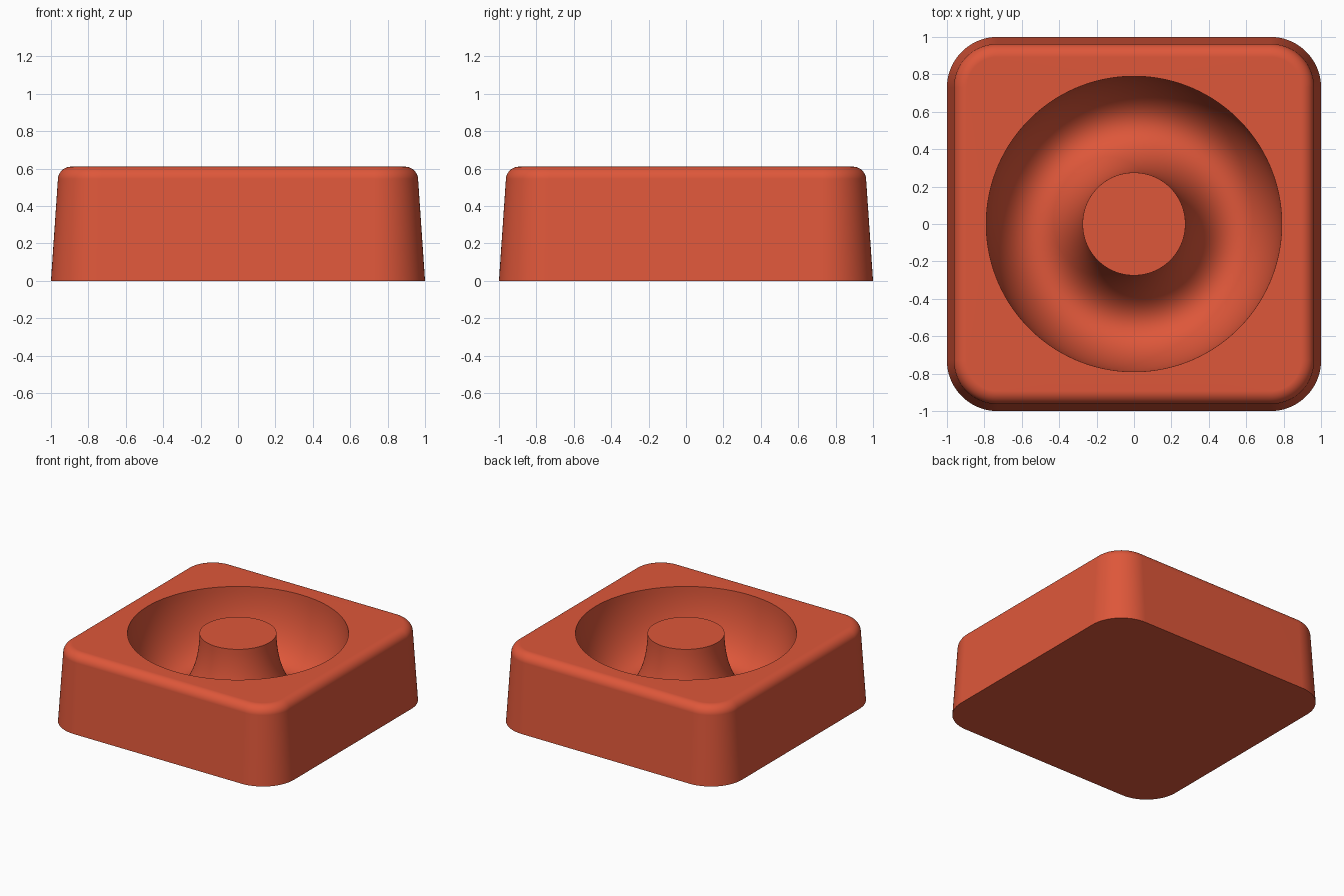
import bpy, bmesh
from math import sin, cos, pi, radians

cube = bpy.data.objects.get("Cube")
if cube:
    bpy.data.objects.remove(cube, do_unlink=True)

HEIGHT, TOP_HALF, FILLET = 0.61, 0.963, 0.07
CORNER, ARC = 0.27, 33            # corner radius and points per corner
POST_R, BOWL_R, DEPTH = 0.275, 0.79, 0.50


def rounded_square(half, z):
    """Loop of points around a square whose corners shrink with it."""
    radius = CORNER - (1 - half)
    centre = half - radius
    points = []
    for quarter in range(4):
        mid = quarter * pi / 2 + pi / 4
        cx, cy = (centre * 2 ** 0.5 * f(mid) for f in (cos, sin))
        for i in range(ARC):
            a = quarter * pi / 2 + i / (ARC - 1) * pi / 2
            points.append((cx + radius * cos(a), cy + radius * sin(a), z))
    return points


def circle(radius, z):
    n = 4 * ARC
    return [(radius * cos((i + 0.5) / n * 2 * pi),
             radius * sin((i + 0.5) / n * 2 * pi), z) for i in range(n)]


# Tapered outer wall, then the rounded top edge
loops = [rounded_square(1, 0)]
for i in range(11):
    a = radians(4 + 86 * i / 10)
    loops.append(rounded_square(TOP_HALF - FILLET * (1 - cos(a)),
                                HEIGHT - FILLET * (1 - sin(a))))

# Ring groove, swept from the bowl rim down and up to the post top
mid, width = (BOWL_R + POST_R) / 2, (BOWL_R - POST_R) / 2
for i in range(41):
    a = pi * i / 40
    loops.append(circle(mid + width * cos(a), HEIGHT - DEPTH * sin(a)))

# Join the loops into one closed body
bm = bmesh.new()
rings = [[bm.verts.new(p) for p in loop] for loop in loops]
for low, high in zip(rings, rings[1:]):
    for i in range(len(low)):
        j = (i + 1) % len(low)
        bm.faces.new((low[i], low[j], high[j], high[i]))
bm.faces.new(reversed(rings[0]))
bm.faces.new(rings[-1])
mesh = bpy.data.meshes.new("ring_mould")
bm.to_mesh(mesh)
bm.free()

# Warm red material
red = bpy.data.materials.new("warm_red")
red.use_nodes = True
colour = (0.73, 0.095, 0.042, 1)
red.diffuse_color = colour
red.node_tree.nodes["Principled BSDF"].inputs["Base Color"].default_value = colour
mesh.materials.append(red)

# Smooth curves, crisp rims
body = bpy.data.objects.new("ring_mould", mesh)
bpy.context.collection.objects.link(body)
bpy.context.view_layer.objects.active = body
body.select_set(True)
bpy.ops.object.shade_smooth_by_angle(angle=radians(30))
normals = body.modifiers.new("flat_face_normals", 'WEIGHTED_NORMAL')
normals.keep_sharp = True
